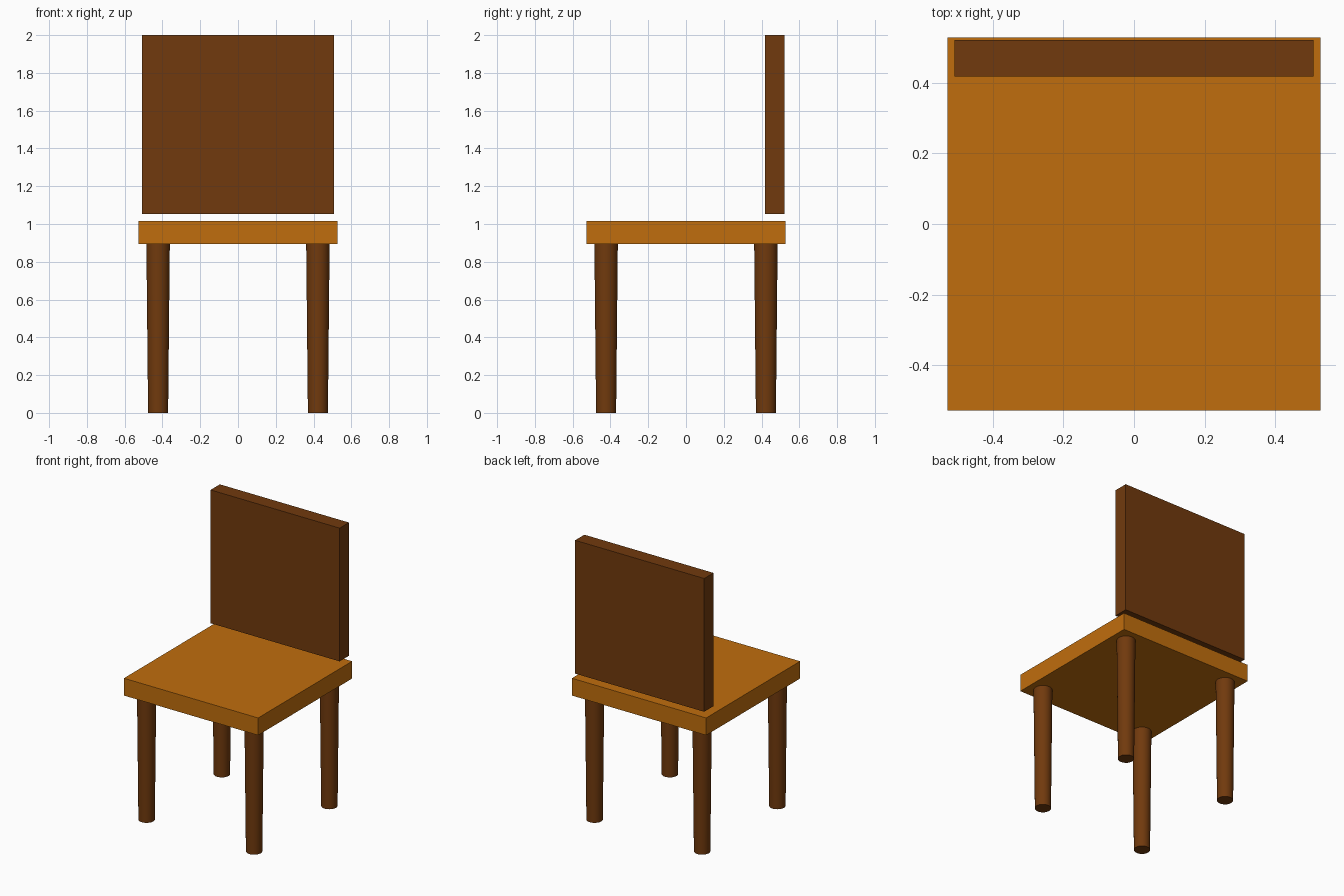
import bpy
import math

cube = bpy.data.objects.get("Cube")
if cube:
    bpy.data.objects.remove(cube, do_unlink=True)


def make_material(name, rgb):
    mat = bpy.data.materials.new(name)
    mat.use_nodes = True
    colour = (*rgb, 1.0)
    mat.diffuse_color = colour
    mat.node_tree.nodes["Principled BSDF"].inputs["Base Color"].default_value = colour
    return mat


light_wood = make_material("light_wood", (0.53, 0.155, 0.004))
dark_wood = make_material("dark_wood", (0.165, 0.042, 0.004))


def add_box(name, low, high, mat):
    centre = [(a + b) / 2 for a, b in zip(low, high)]
    bpy.ops.mesh.primitive_cube_add(size=1, location=centre)
    box = bpy.context.object
    box.name = name
    box.scale = [b - a for a, b in zip(low, high)]
    bpy.ops.object.transform_apply(location=False, rotation=False, scale=True)
    box.data.materials.append(mat)


# Seat slab and the backrest floating just above it
SEAT = 0.528
SEAT_BOTTOM = 0.893
add_box("seat", (-SEAT, -SEAT, SEAT_BOTTOM), (SEAT, SEAT, 1.016), light_wood)
add_box("backrest", (-0.508, 0.417, 1.052), (0.508, 0.521, 2.0), dark_wood)

# Four round legs, tapering towards the floor
LEG = 0.423
for y_name, y in (("front", -LEG), ("back", LEG)):
    for x_name, x in (("left", LEG), ("right", -LEG)):
        bpy.ops.mesh.primitive_cone_add(
            vertices=32, radius1=0.053, radius2=0.062, depth=SEAT_BOTTOM,
            location=(x, y, SEAT_BOTTOM / 2))
        leg = bpy.context.object
        leg.name = f"{y_name}_{x_name}_leg"
        leg.data.materials.append(dark_wood)
        bpy.ops.object.shade_smooth_by_angle(angle=math.radians(30))
